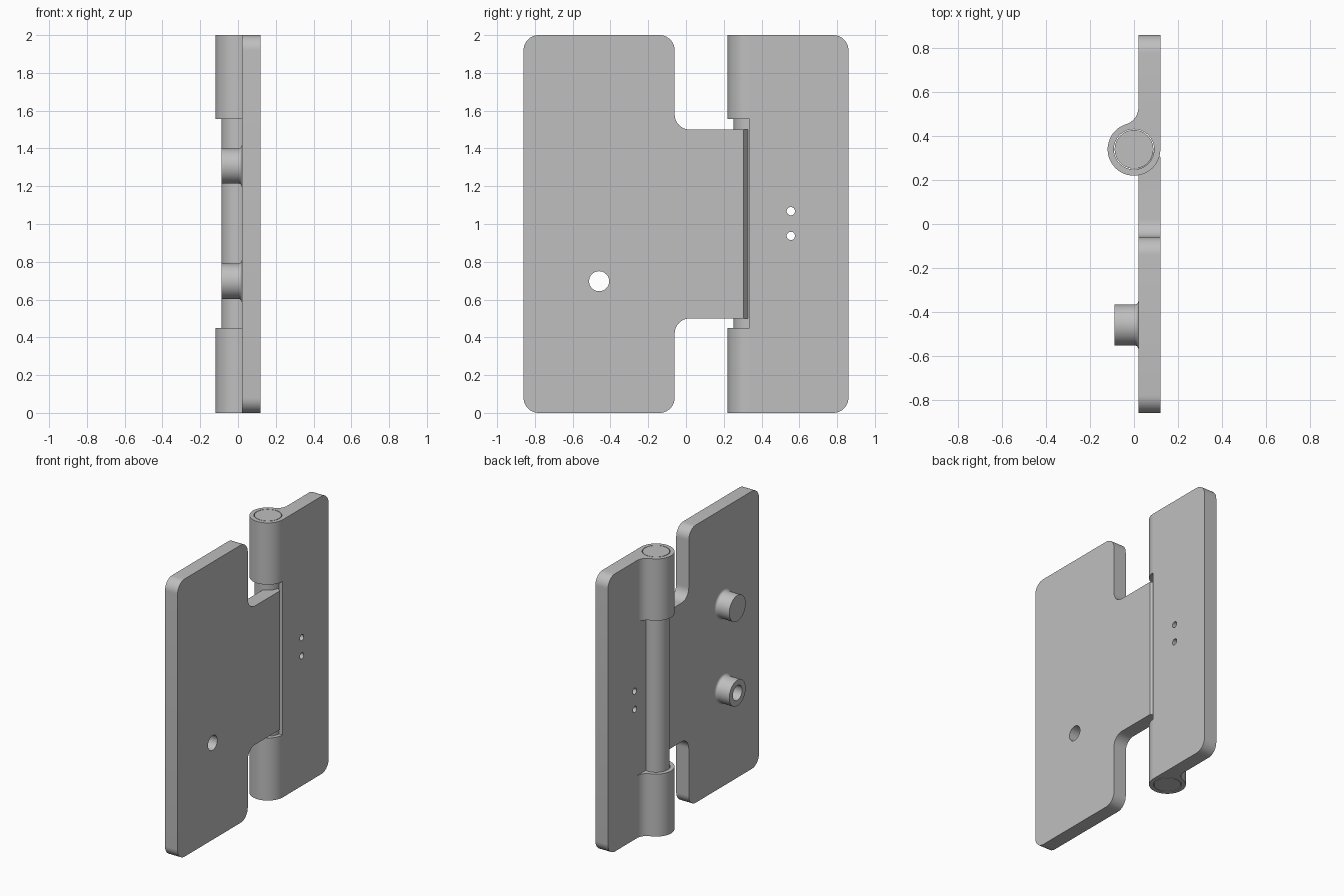
import bpy, bmesh
from math import pi, cos, sin, atan2
from mathutils import Vector, Matrix

cube = bpy.data.objects.get("Cube")
if cube:
    bpy.data.objects.remove(cube, do_unlink=True)

steel = bpy.data.materials.new("steel grey")
steel.use_nodes = True
grey = (0.52, 0.52, 0.52, 1)
steel.diffuse_color = grey
steel.node_tree.nodes["Principled BSDF"].inputs["Base Color"].default_value = grey

X0, X1 = 0.02, 0.12          # leaf thickness range
AXIS = 0.34                  # y of the hinge pin
R = 0.12                     # knuckle radius


def finish(name, bm):
    bmesh.ops.recalc_face_normals(bm, faces=bm.faces)
    mesh = bpy.data.meshes.new(name)
    bm.to_mesh(mesh)
    bm.free()
    mesh.materials.append(steel)
    ob = bpy.data.objects.new(name, mesh)
    bpy.context.collection.objects.link(ob)
    return ob


def extrude(name, points, offset):
    bm = bmesh.new()
    face = bm.faces.new([bm.verts.new(p) for p in points])
    new = bmesh.ops.extrude_face_region(bm, geom=[face])["geom"]
    moved = [v for v in new if isinstance(v, bmesh.types.BMVert)]
    bmesh.ops.translate(bm, verts=moved, vec=offset)
    return finish(name, bm)


def cylinder(name, radius, start, end, segments=64):
    start, end = Vector(start), Vector(end)
    axis = end - start
    turn = Vector((0, 0, 1)).rotation_difference(axis).to_matrix().to_4x4()
    bm = bmesh.new()
    bmesh.ops.create_cone(bm, cap_ends=True, segments=segments, radius1=radius,
                          radius2=radius, depth=axis.length,
                          matrix=Matrix.Translation((start + end) / 2) @ turn)
    return finish(name, bm)


def rounded(corners, steps=10):
    """Round each (y, z, radius) right-angled corner of an outline."""
    out = []
    for i, (y, z, r) in enumerate(corners):
        p = Vector((y, z))
        if r == 0:
            out.append(p)
            continue
        a = (Vector(corners[i - 1][:2]) - p).normalized() * r
        b = (Vector(corners[(i + 1) % len(corners)][:2]) - p).normalized() * r
        for k in range(steps + 1):
            t = k / steps * pi / 2
            out.append(p + a * (1 - sin(t)) + b * (1 - cos(t)))
    return [(X0, q.x, q.y) for q in out]


def combine(target, other, operation):
    mod = target.modifiers.new("join", "BOOLEAN")
    mod.operation, mod.solver, mod.object = operation, "EXACT", other
    bpy.context.view_layer.objects.active = target
    bpy.ops.object.modifier_apply(modifier=mod.name)
    bpy.data.objects.remove(other, do_unlink=True)


def smooth(ob):
    bpy.ops.object.select_all(action="DESELECT")
    ob.select_set(True)
    bpy.context.view_layer.objects.active = ob
    bpy.ops.object.shade_smooth_by_angle(angle=pi / 6)


# Left-hand leaf with its tongue
c = 0.08
leaf = extrude("tongue_leaf", rounded([
    (-0.86, 0, c), (-0.06, 0, c), (-0.06, 0.5, c), (0.335, 0.5, 0),
    (0.335, 1.5, 0), (-0.06, 1.5, c), (-0.06, 2, c), (-0.86, 2, c)]),
    (X1 - X0, 0, 0))

# Sloped tongue edge
slope = extrude("slope_cutter", [(0.13, 0.2975, 0.4), (0.08, 0.335, 0.4),
                                 (0.08, 0.4, 0.4), (0.13, 0.4, 0.4)], (0, 0, 1.2))
combine(leaf, slope, "DIFFERENCE")

# Round bosses with a filleted foot
BOSS_Y, BOSS_R, FOOT = -0.46, 0.093, 0.018
for z in (0.697, 1.307):
    profile = [(-0.088, 0), (-0.088, BOSS_R)]
    for k in range(7):
        t = k / 6 * pi / 2
        profile.append((X0 - FOOT + FOOT * sin(t), BOSS_R + FOOT * (1 - cos(t))))
    profile += [(0.05, BOSS_R + FOOT), (0.05, 0)]
    bm = bmesh.new()
    verts = [bm.verts.new((x, BOSS_Y, z + r)) for x, r in profile]
    edges = [bm.edges.new(pair) for pair in zip(verts, verts[1:])]
    bmesh.ops.spin(bm, geom=verts + edges, cent=(0, BOSS_Y, z), axis=(1, 0, 0),
                   angle=2 * pi, steps=48)
    bmesh.ops.remove_doubles(bm, verts=bm.verts, dist=0.0001)
    combine(leaf, finish("boss", bm), "UNION")

combine(leaf, cylinder("bore_cutter", 0.053, (-0.2, BOSS_Y, 0.697),
                       (0.2, BOSS_Y, 0.697)), "DIFFERENCE")
smooth(leaf)

# Right-hand leaf
leaf = extrude("knuckle_leaf", rounded([
    (0.335, 0, 0), (0.86, 0, c), (0.86, 2, c), (0.335, 2, 0)]), (X1 - X0, 0, 0))

# Knuckle section: round barrel blended into the leaf
F = 0.079
centre = Vector((X0 - F, 0.53))
join = atan2(centre.y - AXIS, centre.x)
section = []
for k in range(49):
    t = (join - 2 * pi) * k / 48
    section.append((R * cos(t), AXIS + R * sin(t)))
section = [p for p in reversed(section)]
# keep the barrel arc that runs from the blend round to the outer face
arc = []
for k in range(49):
    t = join + (2 * pi - join) * k / 48
    arc.append((R * cos(t), AXIS + R * sin(t)))
blend = []
for k in range(1, 13):
    t = (join - pi) * (1 - k / 12)
    blend.append((centre.x + F * cos(t), centre.y + F * sin(t)))
section = list(reversed(blend)) + arc + [(X1, 0.53)]
for low, high in ((0, 0.45), (1.555, 2)):
    knuckle = extrude("knuckle", [(x, y, low) for x, y in section],
                      (0, 0, high - low))
    combine(leaf, knuckle, "UNION")

# Pin bore and the two small holes
combine(leaf, cylinder("pin_cutter", 0.0915, (0, AXIS, -0.1), (0, AXIS, 2.1)),
        "DIFFERENCE")
for z in (0.937, 1.068):
    combine(leaf, cylinder("hole_cutter", 0.022, (-0.2, 0.555, z),
                           (0.2, 0.555, z), 32), "DIFFERENCE")
smooth(leaf)

# Hinge pin
smooth(cylinder("hinge_pin", 0.088, (0, AXIS, 0), (0, AXIS, 2)))
